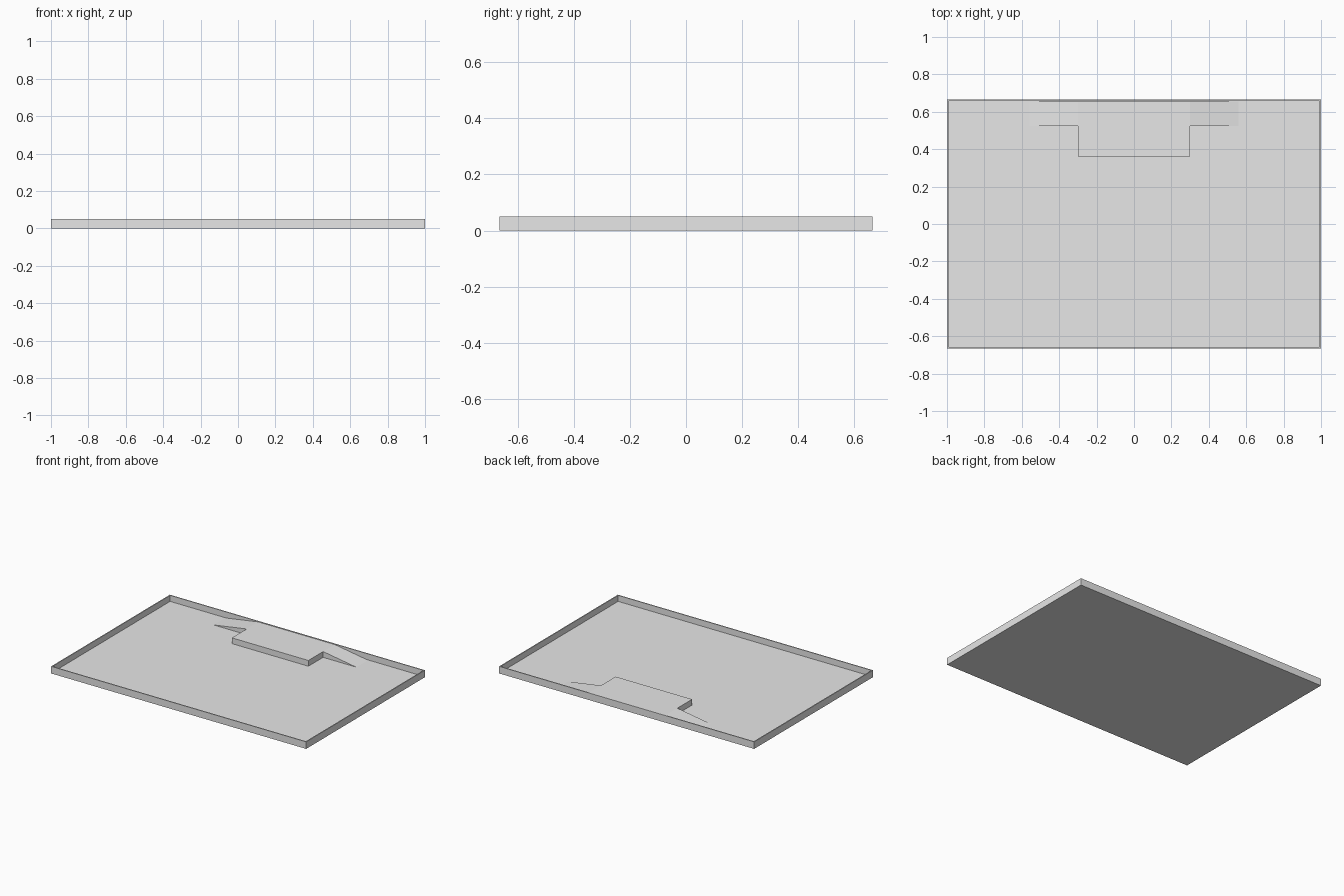
import bpy
import bmesh

cube = bpy.data.objects.get("Cube")
if cube:
    bpy.data.objects.remove(cube, do_unlink=True)

HX, HY, TOP = 1.0, 0.665, 0.05
WALL, FLOOR, DECK = 0.01, 0.007, 0.048

grey = bpy.data.materials.new("light_grey")
grey.use_nodes = True
colour = (0.8, 0.8, 0.8, 1)
grey.diffuse_color = colour
grey.node_tree.nodes["Principled BSDF"].inputs["Base Color"].default_value = colour


def finish(name, bm):
    bmesh.ops.recalc_face_normals(bm, faces=bm.faces)
    mesh = bpy.data.meshes.new(name)
    bm.to_mesh(mesh)
    bm.free()
    mesh.materials.append(grey)
    obj = bpy.data.objects.new(name, mesh)
    bpy.context.collection.objects.link(obj)
    return obj


def prism(name, profile, y0, y1):
    """Extrude an x-z profile from y0 to y1."""
    bm = bmesh.new()
    face = bm.faces.new([bm.verts.new((x, y0, z)) for x, z in profile])
    out = bmesh.ops.extrude_face_region(bm, geom=[face])
    verts = [v for v in out["geom"] if isinstance(v, bmesh.types.BMVert)]
    bmesh.ops.translate(bm, verts=verts, vec=(0, y1 - y0, 0))
    return finish(name, bm)


# Shallow tray: a box whose top is inset and pushed down to the floor
bm = bmesh.new()
bmesh.ops.create_cube(bm, size=1)
for v in bm.verts:
    v.co = (v.co.x * 2 * HX, v.co.y * 2 * HY, (v.co.z + 0.5) * TOP)
bm.normal_update()
top = max(bm.faces, key=lambda f: f.calc_center_median().z)
bmesh.ops.inset_region(bm, faces=[top], thickness=WALL)
well = bmesh.ops.extrude_face_region(bm, geom=[top])
bmesh.ops.delete(bm, geom=[top], context="FACES_ONLY")
bmesh.ops.translate(bm, vec=(0, 0, FLOOR - TOP),
                    verts=[v for v in well["geom"] if isinstance(v, bmesh.types.BMVert)])
finish("tray", bm)

# Raised platform against the back wall
back = HY - WALL
prism("platform", [(-0.3, FLOOR), (0.3, FLOOR), (0.3, DECK), (-0.3, DECK)], 0.36, back)

# Ramps down from both sides of the platform
for name, s in (("left_ramp", 1), ("right_ramp", -1)):
    prism(name, [(s * 0.3, FLOOR), (s * 0.56, FLOOR), (s * 0.3, DECK)], 0.525, back)
